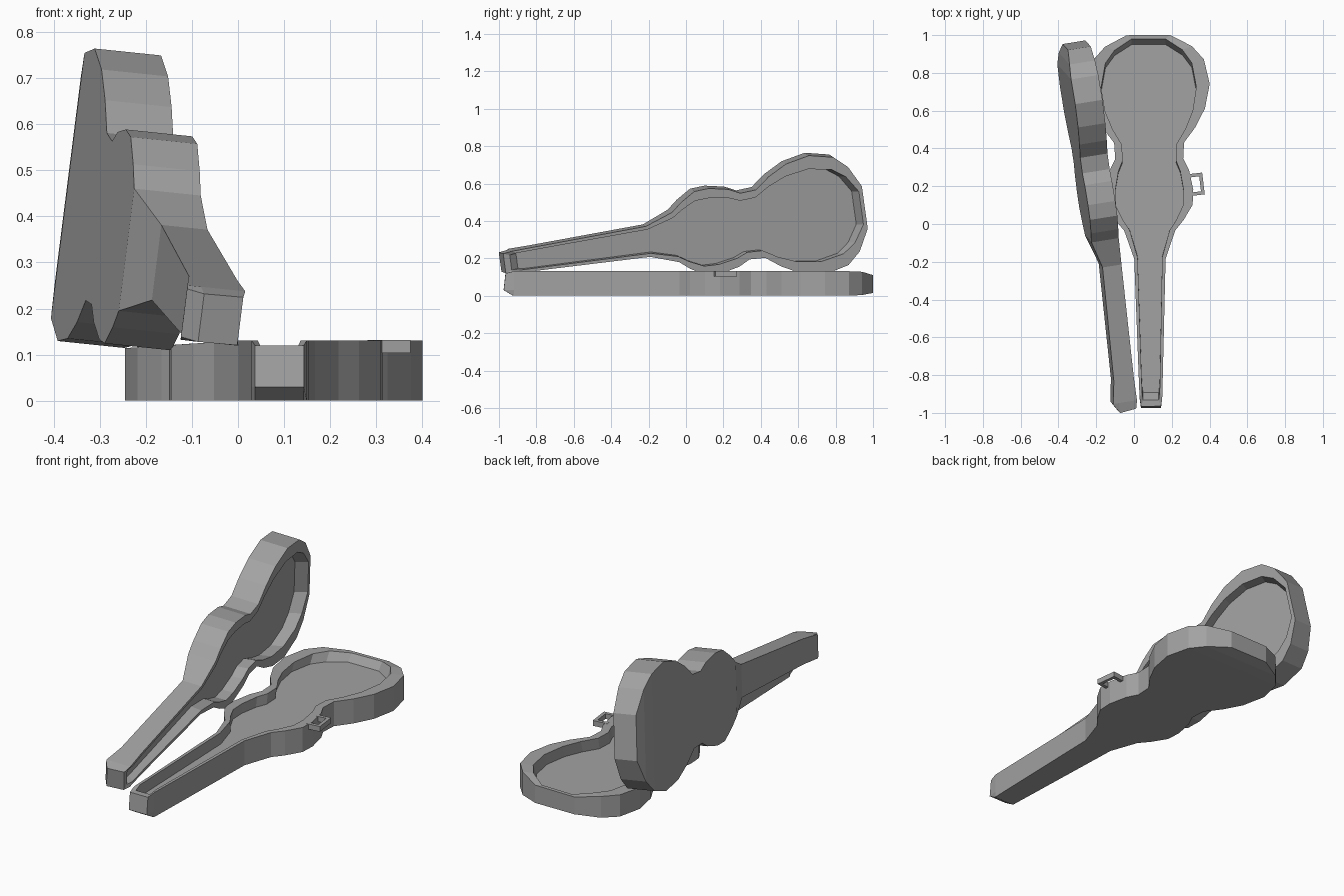
import bpy, bmesh
from mathutils import Matrix, Vector

cube = bpy.data.objects.get("Cube")
if cube:
    bpy.data.objects.remove(cube)

grey = bpy.data.materials.new("case_grey")
grey.use_nodes = True
colour = (0.36, 0.36, 0.36, 1)
grey.diffuse_color = colour
grey.node_tree.nodes["Principled BSDF"].inputs["Base Color"].default_value = colour

# Half outline of the case: position along the length, half width
PROFILE = [(1.0, .115), (.94, .23), (.87, .293), (.74, .323), (.61, .297),
           (.51, .245), (.43, .185), (.345, .18), (.285, .21), (.18, .232),
           (.1, .228), (.02, .18), (-.035, .135), (-.185, .083),
           (-.8, .064), (-.92, .06), (-.965, .053)]
OUTLINE = [(w, y) for y, w in PROFILE] + [(-w, y) for y, w in reversed(PROFILE)]
TIP = -.95


def add_object(name, bm):
    bmesh.ops.recalc_face_normals(bm, faces=bm.faces)
    mesh = bpy.data.meshes.new(name)
    bm.to_mesh(mesh)
    bm.free()
    mesh.materials.append(grey)
    obj = bpy.data.objects.new(name, mesh)
    bpy.context.collection.objects.link(obj)
    return obj


def make_shell(name, rim, floor, back):
    """Hollow half of the case; back maps positions to a raised outer face."""
    def inner(x, y, far, near):
        return x * .78, y * (far if y > 0 else near)

    rings = [
        [(x, -.925 if y < TIP else y, back.get(y, 0)) for x, y in OUTLINE],
        [(x, y - (.01 if y < TIP else 0), back.get(y, 0) + .03) for x, y in OUTLINE],
        [(x, y, rim(x, y)) for x, y in OUTLINE],
        [(*inner(x, y, .98, .965), rim(x, y)) for x, y in OUTLINE],
        [(*inner(x, y, .95, .925), floor) for x, y in OUTLINE],
    ]
    bm = bmesh.new()
    verts = [[bm.verts.new(p) for p in ring] for ring in rings]
    n = len(OUTLINE)
    for low, high in zip(verts, verts[1:]):
        for i in range(n):
            j = (i + 1) % n
            bm.faces.new((low[i], low[j], high[j], high[i]))
    # Outer face and floor as strips across the width
    for ring in (verts[0], verts[-1]):
        for i in range(n // 2 - 1):
            bm.faces.new((ring[i], ring[i + 1], ring[n - 2 - i], ring[n - 1 - i]))
    return add_object(name, bm)


# Lower half, lying flat, with its rim dipping toward the hinge side
def base_rim(x, y):
    dip = .07 * max(0, -x - .08)
    if y > .93:
        dip += (y - .93) * .3
    return (.12 if y < TIP else .131) - dip


base = make_shell("case_base", base_rim, .07, {1.0: .015, .94: .004})
base.location.x = .083
base.rotation_euler.z = .007


# Upper half, swung open and leaning back, with a thinner neck
def lid_rim(x, y):
    if y < TIP:
        return .118
    return .147 if y > -.3 else .128


lid = make_shell("case_lid", lid_rim, .088,
                 {1.0: .025, .94: .01, -.185: .045, -.8: .02})
along = Vector((-.141, .978, .154)).normalized()
depth = Vector((.98, .157, -.102))
depth = (depth - along * depth.dot(along)).normalized()
across = along.cross(depth)
lid.matrix_world = Matrix.Translation((-.247, -.045, .333)) @ \
    Matrix((across, along, depth)).transposed().to_4x4()

# Latch loop on the side of the base
bm = bmesh.new()
BARS = [((0, -.049), (.08, .018)), ((0, .049), (.08, .018)), ((.031, 0), (.018, .1))]
for (x, y), (sx, sy) in BARS:
    bmesh.ops.create_cube(bm, size=1, matrix=Matrix.Translation((x, y, 0))
                          @ Matrix.Diagonal((sx, sy, .028, 1)))
latch = add_object("latch_loop", bm)
latch.location = (.328, .21, .118)
latch.rotation_euler.z = .12
